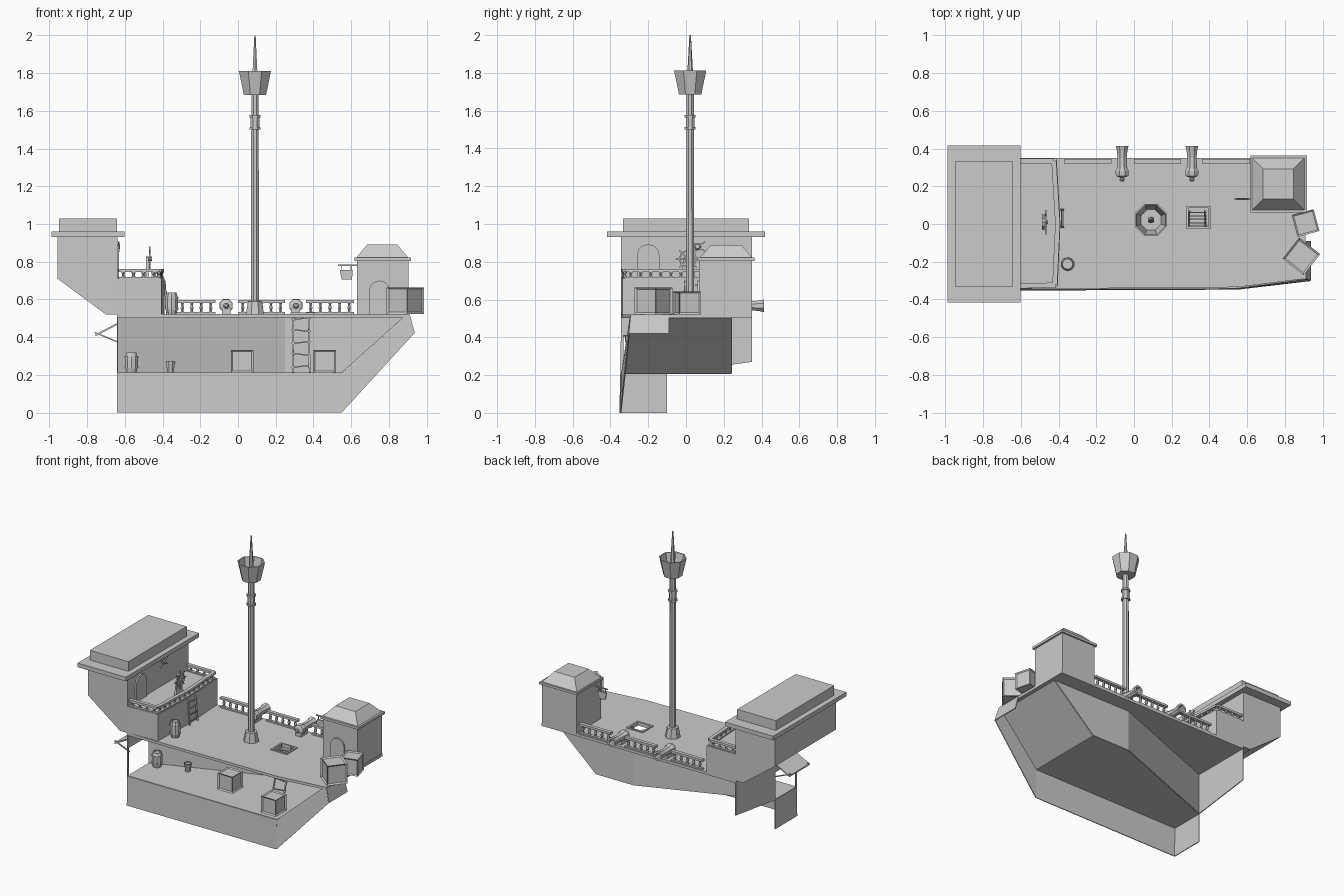
import bpy, bmesh, math
from mathutils import Vector, Matrix

if "Cube" in bpy.data.objects:
    bpy.data.objects.remove(bpy.data.objects["Cube"])


class Part:
    """Collects geometry for one object."""
    def __init__(self):
        self.bm = bmesh.new()

    def poly(self, pts):
        self.bm.faces.new([self.bm.verts.new(p) for p in pts])
        return self

    def loft(self, rings, caps=True):
        rs = [[self.bm.verts.new(p) for p in r] for r in rings]
        n = len(rs[0])
        for a, b in zip(rs, rs[1:]):
            for i in range(n):
                self.bm.faces.new((a[i], a[(i + 1) % n], b[(i + 1) % n], b[i]))
        if caps:
            self.bm.faces.new(rs[0][::-1])
            self.bm.faces.new(rs[-1])
        return self

    def box(self, x0, x1, y0, y1, z0, z1, M=Matrix()):
        return self.loft([[M @ Vector((x, y, z)) for x, y in
                           ((x0, y0), (x1, y0), (x1, y1), (x0, y1))] for z in (z0, z1)])

    def prism(self, pts, axis, a, b):
        def at(p, t):
            q = list(p)
            q.insert(axis, t)
            return Vector(q)
        return self.loft([[at(p, t) for p in pts] for t in (a, b)])

    def lathe(self, prof, n, M=Matrix(), caps=True):
        ang = [2 * math.pi * (i + .5) / n for i in range(n)]
        return self.loft([[M @ Vector((r * math.cos(t), r * math.sin(t), z)) for t in ang]
                          for r, z in prof], caps)

    def bar(self, p, q, r, n=4):
        p, q = Vector(p), Vector(q)
        d = q - p
        M = Matrix.Translation(p) @ d.to_track_quat('Z', 'Y').to_matrix().to_4x4()
        return self.lathe([(r, 0), (r, d.length)], n, M)

    def done(self, name, thick=0):
        bmesh.ops.recalc_face_normals(self.bm, faces=self.bm.faces)
        me = bpy.data.meshes.new(name)
        self.bm.to_mesh(me)
        self.bm.free()
        ob = bpy.data.objects.new(name, me)
        bpy.context.collection.objects.link(ob)
        if thick:
            m = ob.modifiers.new("thickness", 'SOLIDIFY')
            m.thickness, m.offset = thick, 0
        return ob


T = Matrix.Translation

# Cutaway hull: front plate, bow return, floor, diagonal back wall, bow slope
h = Part()
h.poly([(-.64, -.35, 0), (.55, -.345, 0), (.55, -.34, .21), (-.64, -.345, .21)])
h.poly([(.55, -.345, 0), (.935, -.3, .42), (.91, -.29, .52), (.88, -.295, .505), (.55, -.34, .21)])
h.poly([(.935, -.3, .42), (.935, -.09, .42), (.91, -.09, .515), (.91, -.29, .515)])
h.done("hull_front", .006)
Part().poly([(-.64, -.345, .21), (.55, -.34, .21), (.55, .24, .21), (.25, .24, .21),
             (-.64, -.1, .21)]).done("hold_floor", .006)
w = Part()
w.poly([(-.64, -.1, .21), (.25, .24, .21), (.25, .24, .51), (-.64, -.1, .51)])
w.poly([(.25, .24, .21), (.55, .24, .21), (.885, .24, .51), (.25, .24, .51)])
w.poly([(.55, -.335, .21), (.55, .24, .21), (.885, .24, .51), (.885, -.29, .51)])
w.done("hull_back_and_bow", .006)

# Stern plate with window opening, and its propped shutter
s, X = Part(), -.64
s.poly([(X, -.35, 0), (X, -.1, 0), (X, -.1, .21), (X, -.348, .21)])
s.poly([(X, -.348, .21), (X, -.33, .21), (X, -.33, .41), (X, -.345, .41)])
s.poly([(X, -.345, .41), (X, -.1, .41), (X, -.1, .52), (X, -.345, .52)])
s.poly([(X, -.1, .21), (X, .35, .27), (X, .35, .52), (X, -.1, .52)])
s.done("stern_plate", .006)
s = Part().prism([(-.64, .475), (-.64, .465), (-.755, .405), (-.755, .415)], 1, -.33, -.1)
for y in (-.32, -.11):
    s.bar((-.64, y, .375), (-.76, y, .425), .005)
s.done("stern_shutter")

# Main deck with hatch hole
deck = Part().prism([(-.64, -.345), (.55, -.335), (.91, -.29), (.91, .35), (-.64, .35)],
                    2, .503, .522).done("main_deck")
cut = Part().box(.29, .395, -.015, .085, .4, .6).done("hatch_cutter")
cut.hide_render = True
cut.hide_set(True)
b = deck.modifiers.new("hatch", 'BOOLEAN')
b.object, b.operation, b.solver = cut, 'DIFFERENCE', 'EXACT'
f = Part()
for y in (-.026, .084):
    f.box(.278, .407, y, y + .012, .52, .53)
for x in (.278, .395):
    f.box(x, x + .012, -.014, .084, .52, .53)
f.done("hatch_frame")

# Quarterdeck and stern cabin
Part().prism([(-.64, -.345), (-.405, -.335), (-.39, 0), (-.41, .35), (-.64, .35)],
             2, .522, .712).done("quarterdeck")
Part().prism([(-.64, .52), (-.70, .52), (-.957, .71), (-.957, .94), (-.64, .94)],
             1, -.345, .35).done("cabin")
r = Part().box(-.988, -.603, -.417, .417, .93, .96)
r.box(-.95, -.642, -.333, .333, .96, 1.03).done("cabin_roof")


def arch(w, base, top, n=6):
    """Round-topped outline."""
    c = top - w
    return [(-w, base), (w, base)] + [(w * math.cos(math.pi * i / n), c + w * math.sin(math.pi * i / n))
                                      for i in range(n + 1)]


Part().prism([(u - .2, z) for u, z in arch(.06, .712, .893)], 0, -.642, -.63).done("cabin_door")
Part().prism([(u + .75, z) for u, z in arch(.055, .522, .7)], 1, .06, .072).done("tower_door")
d = Part().lathe([(.012, 0), (.02, .006), (.012, .014)], 6,
                 T((-.64, .06, .88)) @ Matrix.Rotation(math.pi / 2, 4, 'Y'))
for k in (-1, 1):
    d.bar((-.632, .02, .88 - .025 * k), (-.632, .10, .88 + .025 * k), .005)
d.done("wall_ornament")


# Balustrades
def rail(name, runs, h=.075):
    p = Part()
    for a, b in runs:
        a, b = Vector(a), Vector(b)
        L = (b - a).length
        M = T(a) @ Matrix.Rotation(math.atan2(b.y - a.y, b.x - a.x), 4, 'Z')
        p.box(0, L, -.013, .013, h - .016, h, M).box(0, L, -.011, .011, 0, .01, M)
        n = max(2, round(L / .055))
        for i in range(n):
            p.lathe([(.011, .01), (.006, .02), (.011, .033), (.006, .05), (.01, h - .016)], 6,
                    M @ T(((i + .5) * L / n, 0, 0)), False)
    p.done(name)


rail("deck_rail", [((a, .333, .522), (b, .333, .522)) for a, b in ((-.37, -.12), (0, .25), (.36, .615))])
rail("quarterdeck_rail", [((-.635, -.33, .71), (-.415, -.323, .71)), ((-.42, -.32, .71), (-.405, 0, .71)),
                          ((-.405, 0, .71), (-.425, .335, .71)), ((-.635, .335, .71), (-.425, .335, .71))], .052)

# Mast, rings, crow's nest and spike
C = T((.09, .022, 0))
Part().lathe([(.052, .52), (.04, .59), (.024, .592)], 8, C).done("mast_base")
m = Part().lathe([(.023, .52), (.021, 1.7)], 8, C)
for z in (1.5, 1.565):
    m.lathe([(.032, z), (.032, z + .013)], 8, C)
m.lathe([(.025, 1.5), (.025, 1.575)], 8, C)
m.done("mast")
Part().lathe([(.064, 1.685), (.092, 1.812), (.084, 1.812), (.058, 1.695)], 8, C).done("crows_nest")
Part().lathe([(.019, 1.69), (.014, 1.82), (.004, 2.0)], 6, C).done("mast_spike")

# Bow tower, roof and hanging sign
t = Part().box(.63, .905, .07, .35, .522, .805).box(.618, .918, .06, .362, .805, .822)
t.loft([[(.765 + a * sx, .212 + a * sy, z) for sx, sy in ((-1, -1), (1, -1), (1, 1), (-1, 1))]
        for a, z in ((.138, .822), (.08, .89))]).done("bow_tower")
s = Part().prism([(.55, .705), (.605, .705), (.608, .755), (.54, .755)], 1, .128, .138)
s.bar((.53, .133, .782), (.632, .133, .782), .005)
for x in (.55, .6):
    s.bar((x, .133, .75), (x, .133, .782), .003)
s.done("hanging_sign")


# Framed crates
def crate(x, y, z, s, rot):
    M = T((x, y, z + s / 2)) @ Matrix.Rotation(math.radians(rot), 4, 'Z')
    p, a = Part(), s / 2
    p.box(-a, a, -a, a, -a, a, M)
    p.bm.normal_update()
    bmesh.ops.recalc_face_normals(p.bm, faces=p.bm.faces)
    bmesh.ops.inset_individual(p.bm, faces=p.bm.faces[:], thickness=s * .1, depth=-s * .06)
    p.done("crate")


for c in ((.888, -.172, .522, .142, -38), (.91, .005, .522, .12, 15),
          (.022, -.12, .213, .118, 0), (.46, -.25, .213, .118, 0)):
    crate(*c)


# Barrels and bucket
def barrel(x, y, z, r, h, name="barrel"):
    p, M = Part(), T((x, y, z))
    p.lathe([(r * .72, 0), (r * .95, h * .3), (r * .95, h * .7), (r * .72, h), (r * .62, h),
             (r * .62, h * .94)], 10, M)
    for k in (.22, .72):
        p.lathe([(r, h * k), (r, h * (k + .07))], 10, M)
    p.done(name)


barrel(-.565, -.115, .213, .038, .105)
barrel(-.352, -.213, .522, .038, .115)
p = Part().lathe([(.018, 0), (.026, .06), (.022, .06), (.016, .008)], 8, T((-.358, -.06, .213)))
p.lathe([(.027, .045), (.028, .052)], 8, T((-.358, -.06, .213))).done("bucket")

# Cannons on the back rail
for x in (-.063, .307):
    M = T((x, .23, .567)) @ Matrix.Rotation(-math.pi / 2, 4, 'X')
    c = Part().lathe([(.008, -.005), (.016, .005), (.01, .015), (.036, .025), (.038, .05), (.03, .065),
                      (.026, .12), (.03, .155), (.036, .183), (.022, .183), (.018, .12)], 8, M)
    c.box(x - .022, x + .022, .25, .33, .522, .55).done("cannon")


# Ladders: from hold to hatch, and up to the quarterdeck
def ladder(name, a, b, side, n, r=.006):
    a, b, side = Vector(a), Vector(b), Vector(side)
    p = Part()
    for k in (-1, 1):
        p.bar(a + side * k, b + side * k * .9, r)
    for i in range(n):
        q = a.lerp(b, (i + .5) / n)
        tilt = Vector((0, 0, .005 * (-1) ** i))
        p.bar(q - side * 1.15 - tilt, q + side * 1.15 + tilt, r * .8)
    p.done(name)


ladder("hold_ladder", (.335, -.02, .213), (.335, .07, .53), (.045, 0, 0), 5)
ladder("quarterdeck_ladder", (-.375, .03, .522), (-.39, .03, .7), (0, .045, 0), 4)

# Steering wheel on its stand
w, c, R = Part(), Vector((-.468, .01, .815)), .045
ring = [c + Vector((0, R * math.cos(i * math.pi / 4), R * math.sin(i * math.pi / 4))) for i in range(8)]
for i in range(8):
    w.bar(ring[i], ring[(i + 1) % 8], .006)
    w.bar(c, c + (ring[i] - c) * 1.45, .0045)
w.bar(c - Vector((.02, 0, 0)), c + Vector((.012, 0, 0)), .012, 6)
w.prism([(-.03, .712), (.05, .712), (.03, .825), (-.01, .825)], 0, -.488, -.474)
w.done("steering_wheel")
